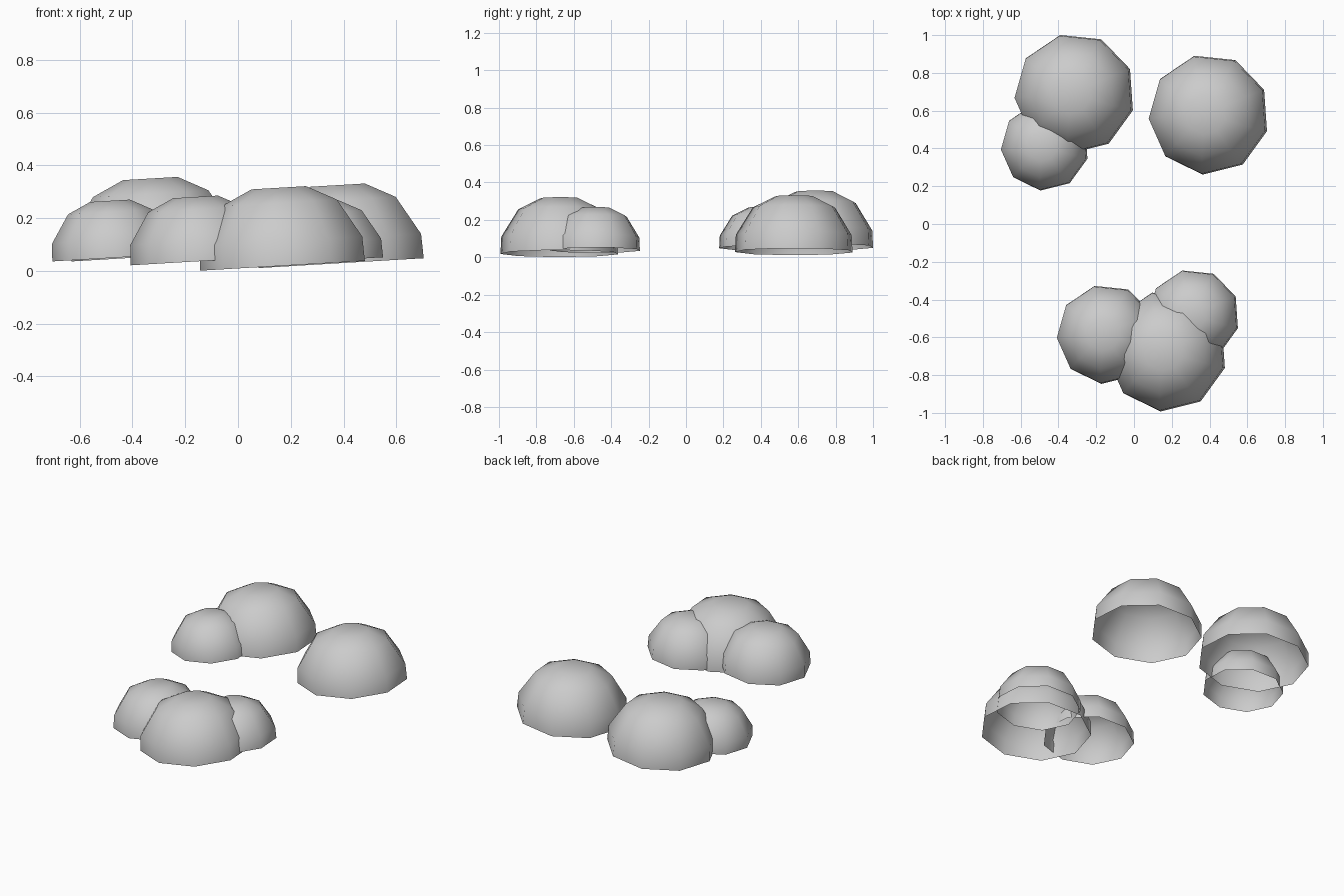
import bpy, bmesh
from math import radians, cos, sin

if "Cube" in bpy.data.objects:
    bpy.data.objects.remove(bpy.data.objects["Cube"])

SIDES = 9
TILT = radians(-3.4)                      # every dome leans slightly towards -x
# dome profile (radius, height) for a unit dome, rim to flat crown
PROFILE = [(1.0, 0.0), (0.985, 0.29), (0.70, 0.745), (0.33, 0.925)]


def dome(name, x, y, z, radius):
    bm = bmesh.new()
    rings = []
    for r, h in PROFILE:
        rings.append([bm.verts.new((radius * r * cos(radians(24 + 360 * i / SIDES)),
                                    radius * r * sin(radians(24 + 360 * i / SIDES)),
                                    radius * h)) for i in range(SIDES)])
    # side bands
    for low, high in zip(rings, rings[1:]):
        for i in range(SIDES):
            j = (i + 1) % SIDES
            bm.faces.new((low[i], low[j], high[j], high[i]))
    # crown fan; the underside stays open
    tip = bm.verts.new((0, 0, radius * PROFILE[-1][1]))
    for i in range(SIDES):
        bm.faces.new((rings[-1][i], rings[-1][(i + 1) % SIDES], tip))
    for f in bm.faces:
        f.smooth = True
    mesh = bpy.data.meshes.new(name)
    bm.to_mesh(mesh)
    bm.free()
    ob = bpy.data.objects.new(name, mesh)
    ob.location = (x, y, z)
    ob.rotation_euler = (0, TILT, 0)
    bpy.context.collection.objects.link(ob)


# back left pair
dome("back_left_large_dome", -0.313, 0.69, 0.055, 0.32)
dome("back_left_small_dome", -0.471, 0.41, 0.05, 0.234)
# back right single
dome("back_right_dome", 0.397, 0.58, 0.03, 0.32)
# front cluster
dome("front_large_dome", 0.174, -0.674, 0.02, 0.32)
dome("front_left_dome", -0.145, -0.584, 0.037, 0.264)
dome("front_right_dome", 0.315, -0.484, 0.038, 0.245)
